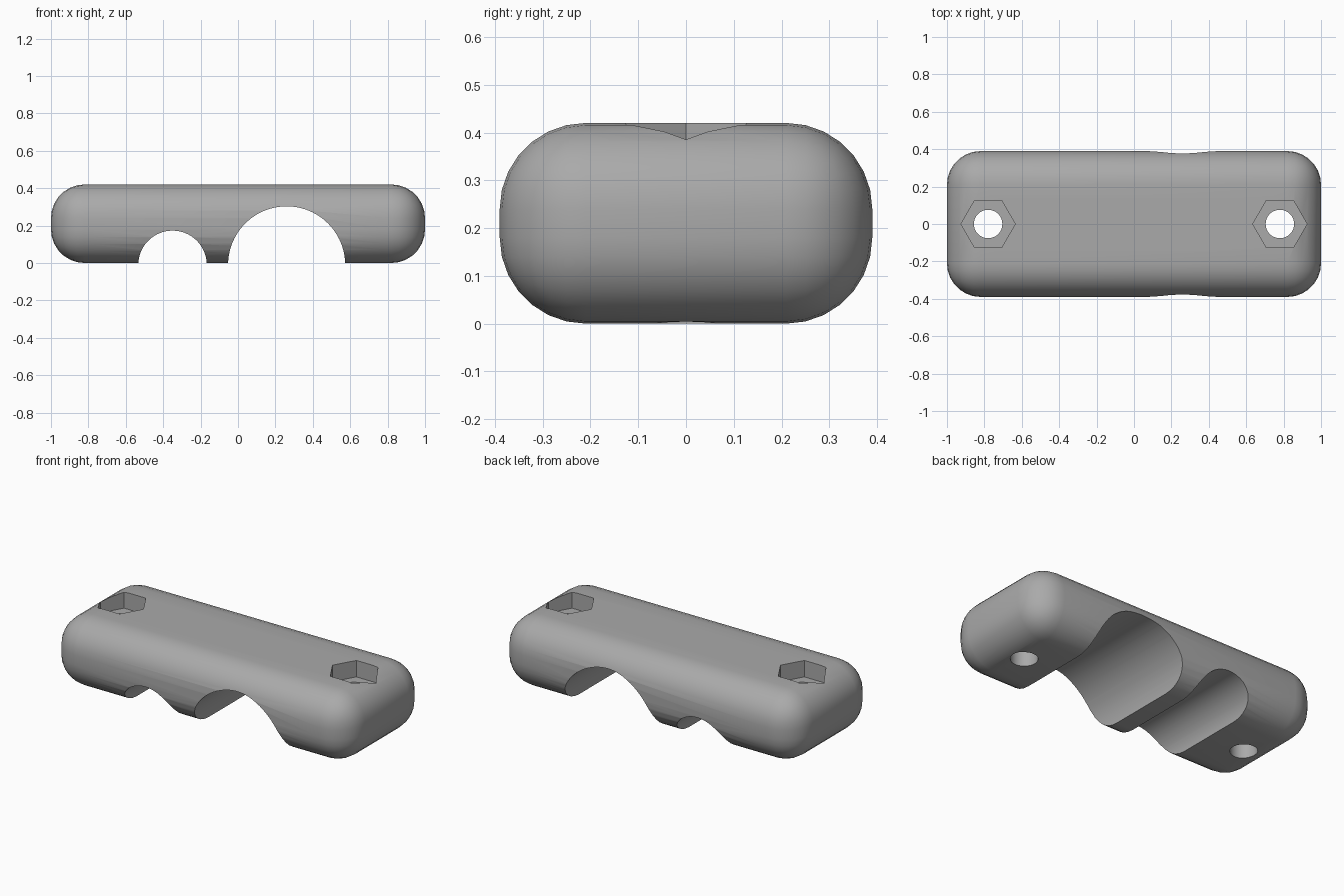
import bpy
import math

default_cube = bpy.data.objects.get("Cube")
if default_cube:
    bpy.data.objects.remove(default_cube, do_unlink=True)

LENGTH, DEPTH, HEIGHT = 2.0, 0.78, 0.42
FILLET = 0.18
BOLT_X = 0.78

grey = bpy.data.materials.new("grey plastic")
grey.use_nodes = True
grey.diffuse_color = (0.4, 0.4, 0.4, 1)
grey.node_tree.nodes["Principled BSDF"].inputs["Base Color"].default_value = (0.4, 0.4, 0.4, 1)


def cutter(name, radius, length, location, sides=64, rotation=(0, 0, 0)):
    """Hidden prism used to cut the clamp body."""
    bpy.ops.mesh.primitive_cylinder_add(vertices=sides, radius=radius, depth=length,
                                        location=location, rotation=rotation)
    obj = bpy.context.object
    obj.name = name
    obj.data.materials.append(grey)
    obj.hide_render = True
    return obj


# Clamp body: block with every edge rounded
bpy.ops.mesh.primitive_cube_add(size=1, location=(0, 0, HEIGHT / 2))
body = bpy.context.object
body.name = "clamp_body"
body.scale = (LENGTH, DEPTH, HEIGHT)
bpy.ops.object.transform_apply(location=False, rotation=False, scale=True)
body.data.materials.append(grey)
bevel = body.modifiers.new("rounding", 'BEVEL')
bevel.width = FILLET
bevel.segments = 7

# Two tube channels running front to back
cutters = []
for name, x, radius in (("small_channel", -0.35, 0.183), ("large_channel", 0.26, 0.313)):
    cutters.append(cutter(name, radius, 2, (x, 0, -0.01), 96, (math.pi / 2, 0, 0)))

# Bolt holes with hexagonal nut pockets, points along the length
for side, x in (("left", BOLT_X), ("right", -BOLT_X)):
    cutters.append(cutter(side + "_bolt_hole", 0.076, 2, (x, 0, 0), 48))
    cutters.append(cutter(side + "_nut_pocket", 0.145, 0.4, (x, 0, HEIGHT + 0.1), 6,
                          (0, 0, math.pi / 6)))

for tool in cutters:
    cut = body.modifiers.new(tool.name, 'BOOLEAN')
    cut.operation = 'DIFFERENCE'
    cut.solver = 'EXACT'
    cut.object = tool

# Apply the stack, then drop the cutters
bpy.ops.object.select_all(action='DESELECT')
body.select_set(True)
bpy.context.view_layer.objects.active = body
for name in [m.name for m in body.modifiers]:
    bpy.ops.object.modifier_apply(modifier=name)
for tool in cutters:
    bpy.data.objects.remove(tool, do_unlink=True)

bpy.ops.object.shade_smooth_by_angle(angle=math.radians(30))
